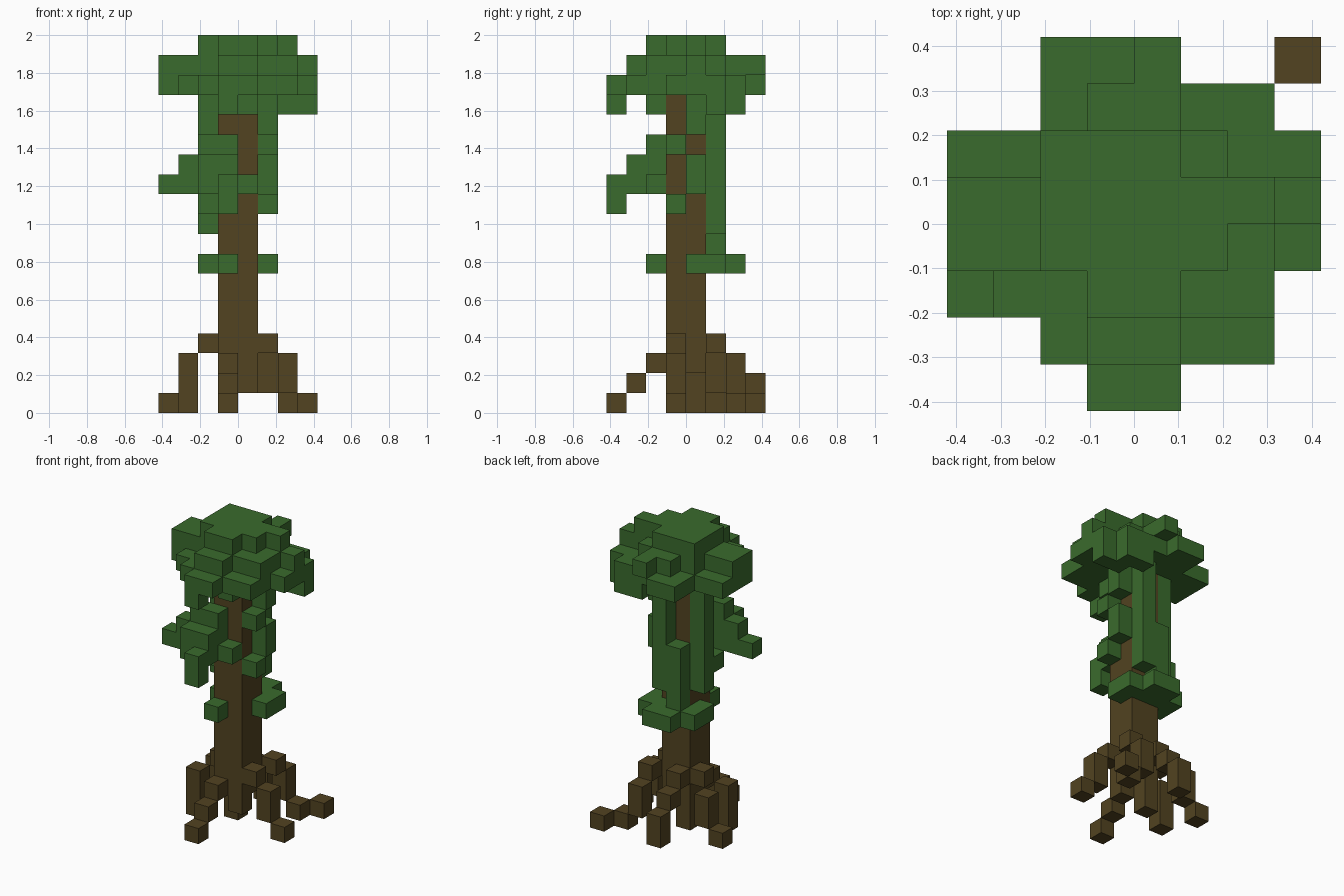
import bpy
import bmesh
from mathutils import Vector

cube = bpy.data.objects.get("Cube")
if cube:
    bpy.data.objects.remove(cube)

SIZE = 2 / 19          # edge of one block
HALF = 4               # blocks from the centre to the side


def material(name, colour):
    mat = bpy.data.materials.new(name)
    mat.use_nodes = True
    mat.diffuse_color = (*colour, 1)
    mat.node_tree.nodes["Principled BSDF"].inputs["Base Color"].default_value = (*colour, 1)
    return mat


bark = material("bark brown", (.084, .056, .015))
leaf = material("leaf green", (.042, .147, .026))


def columns(*specs):
    """Each spec is x, y, lowest block, highest block."""
    return {(x, y, z) for x, y, low, high in specs for z in range(low, high + 1)}


# Trunk of two by two blocks with an uneven foot
trunk = columns((3, 3, 2, 17), (4, 3, 1, 17), (3, 4, 0, 17), (4, 4, 2, 17))

# Stepped roots, each going down and outward
roots = columns(
    (3, 2, 2, 2), (3, 1, 1, 1), (3, 0, 0, 0),                  # front
    (5, 3, 3, 3), (6, 3, 1, 2), (7, 3, 0, 0),                  # left
    (5, 5, 3, 3), (5, 6, 1, 2), (6, 6, 0, 0), (7, 7, 0, 0),    # back left
    (3, 5, 3, 3), (3, 6, 2, 2), (3, 7, 0, 1),                  # back
    (2, 4, 3, 3), (1, 3, 0, 2), (1, 5, 1, 2), (0, 5, 0, 0))    # right

# Low ring of leaves around the trunk
leaf_ring = columns(
    (3, 2, 7, 7), (5, 4, 7, 7), (5, 5, 7, 7), (4, 5, 7, 7), (4, 6, 7, 7),
    (3, 5, 7, 7), (3, 6, 7, 7), (2, 5, 7, 7), (2, 4, 7, 7))

# Vines climbing the trunk
vines = columns(
    (3, 5, 8, 11), (4, 5, 9, 15), (2, 4, 9, 15), (2, 3, 10, 10),
    (5, 3, 10, 10), (5, 4, 11, 12), (5, 3, 13, 13), (5, 4, 14, 15))

# Leafy branch on the front right
branch = columns(
    (0, 2, 11, 11), (1, 2, 11, 12), (2, 2, 11, 13), (3, 2, 11, 13),
    (2, 1, 11, 12), (3, 1, 11, 12), (3, 0, 10, 11), (4, 2, 11, 11))

# Crown plan from back to front: each letter gives the block span of a column
SPANS = {"T": (16, 18), "M": (16, 17), "L": (16, 16), "H": (17, 17)}
PLAN = ["..LLH...",
        "..LMMLL.",
        "LLTTTMLL",
        "MMTTTTTM",
        "MMTTTTML",
        ".LLTTMM.",
        "..LMMLL.",
        "...LL..."]
crown = columns(*[(x, len(PLAN) - 1 - row, *SPANS[letter])
                  for row, line in enumerate(PLAN)
                  for x, letter in enumerate(line) if letter in SPANS])

# Blocks hanging under the crown
crown |= columns((3, 0, 15, 15), (4, 2, 15, 15), (7, 5, 15, 15),
                 (6, 5, 15, 15), (6, 6, 15, 15), (5, 6, 15, 15))

parts = [("trunk", trunk, bark), ("roots", roots, bark),
         ("leaf_ring", leaf_ring, leaf), ("vines", vines, leaf),
         ("leaf_branch", branch, leaf), ("crown", crown, leaf)]
solid = set().union(*[cells for _, cells, _ in parts])


def build(name, cells, mat):
    """Make a mesh from the outer faces of the blocks."""
    bm = bmesh.new()
    for cell in sorted(cells):
        centre = Vector(cell) + Vector((.5 - HALF, .5 - HALF, .5))
        for axis in range(3):
            for sign in (-1, 1):
                out = Vector((0, 0, 0))
                out[axis] = sign
                if tuple(int(a + b) for a, b in zip(cell, out)) in solid:
                    continue
                u = Vector((0, 0, 0))
                u[(axis + 1) % 3] = .5
                v = out.cross(u)
                mid = centre + out / 2
                corners = (mid - u - v, mid + u - v, mid + u + v, mid - u + v)
                bm.faces.new([bm.verts.new(c * SIZE) for c in corners])
    bmesh.ops.remove_doubles(bm, verts=bm.verts, dist=SIZE / 100)
    mesh = bpy.data.meshes.new(name)
    bm.to_mesh(mesh)
    bm.free()
    mesh.materials.append(mat)
    bpy.context.collection.objects.link(bpy.data.objects.new(name, mesh))


taken = set()
for name, cells, mat in parts:
    build(name, cells - taken, mat)
    taken |= cells
